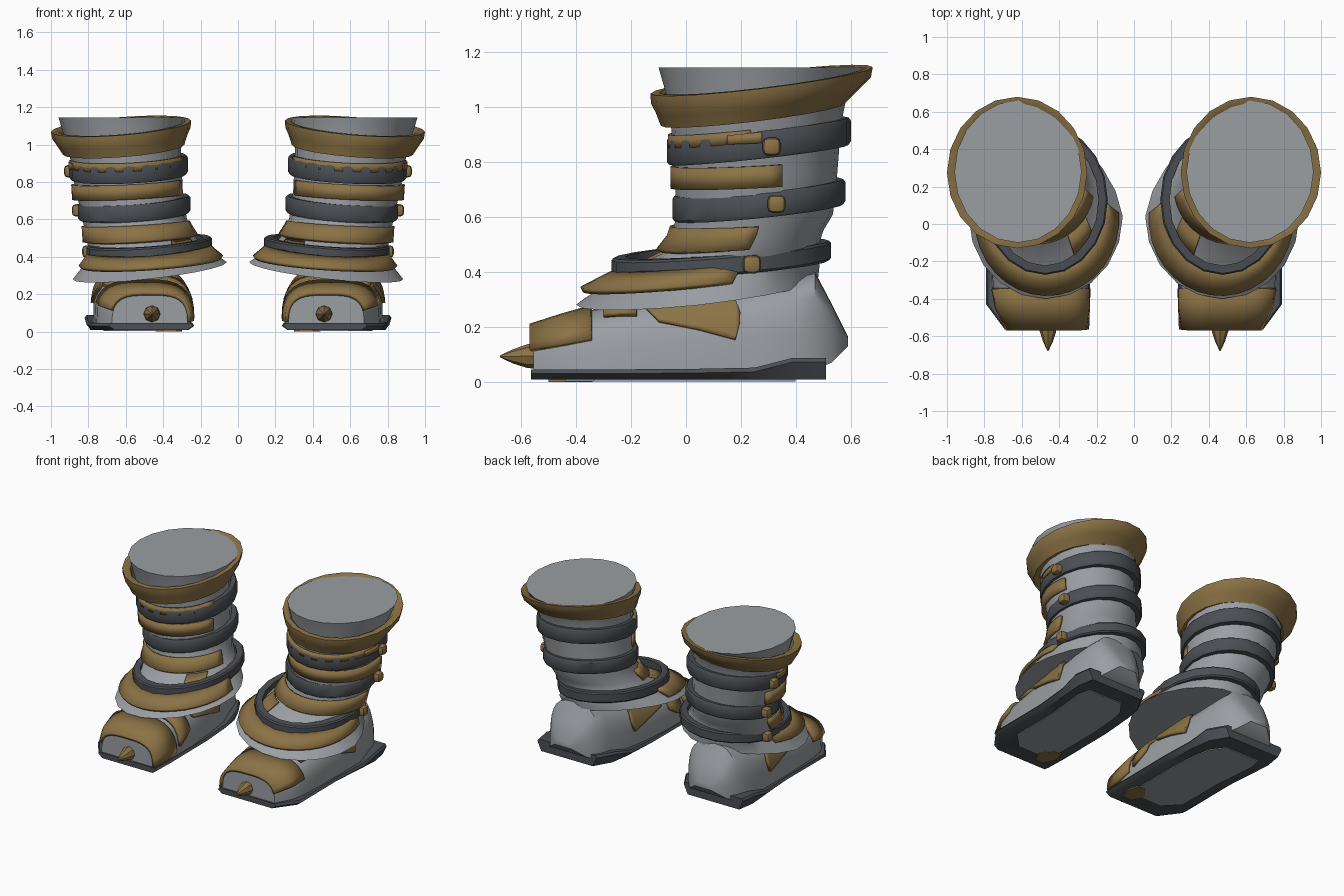
import bpy, bmesh, math

def material(name, rgb):
    m = bpy.data.materials.new(name)
    m.diffuse_color = (*rgb, 1)
    return m

GREY = material("light_grey", (0.325, 0.342, 0.365))
GOLD = material("bronze_gold", (0.26, 0.17, 0.06))
DARK = material("dark_grey", (0.07, 0.078, 0.088))
SEG = 20

def finish(bm, name, mat, thick=0, angle=38):
    """Make a mirrored, smooth-shaded object (one copy for each boot)."""
    bmesh.ops.recalc_face_normals(bm, faces=bm.faces)
    me = bpy.data.meshes.new(name)
    bm.to_mesh(me)
    bm.free()
    me.materials.append(mat)
    ob = bpy.data.objects.new(name, me)
    bpy.context.collection.objects.link(ob)
    bpy.ops.object.select_all(action='DESELECT')
    ob.select_set(True)
    bpy.context.view_layer.objects.active = ob
    bpy.ops.object.shade_smooth_by_angle(angle=math.radians(angle))
    if thick:
        s = ob.modifiers.new("thickness", 'SOLIDIFY')
        s.thickness, s.offset = thick, 0
    mir = ob.modifiers.new("other_boot", 'MIRROR')
    mir.use_mirror_merge = False
    return ob

def loft(name, rings, mat, closed=True, loop=False, thick=0):
    """Skin a list of point rings."""
    bm = bmesh.new()
    rows = [[bm.verts.new(p) for p in r] for r in rings]
    n = len(rows[0])
    pairs = list(zip(rows, rows[1:])) + ([(rows[-1], rows[0])] if loop else [])
    for a, b in pairs:
        for i in range(n if closed else n - 1):
            j = (i + 1) % n
            bm.faces.new((a[i], a[j], b[j], b[i]))
    if closed and not loop:
        bm.faces.new(rows[0])
        bm.faces.new(rows[-1])
    return finish(bm, name, mat, thick)

def ring(cx, cy, cz, rx, ry, a=0, b=0, span=None, egg=0):
    """Tilted ellipse; span = degrees (inner, outer) from the front for an open arc."""
    pts = []
    for i in range(SEG):
        t = 2 * math.pi * i / SEG if span is None else \
            math.radians(270 - span[0] + sum(span) * i / (SEG - 1))
        x = rx * math.cos(t) * (1 - egg * max(0, math.sin(t)))
        y = ry * math.sin(t)
        pts.append((cx + x, cy + y, cz + a * x + b * y))
    return pts

# Leg shaft, flaring into the ankle skirt
loft("boot_shaft", [ring(*r) for r in (
    (0.62, 0.28, 1.145, 0.34, 0.38),
    (0.615, 0.258, 1.03, 0.31, 0.325),
    (0.602, 0.255, 0.94, 0.298, 0.31),
    (0.58, 0.255, 0.75, 0.285, 0.295),
    (0.555, 0.25, 0.61, 0.28, 0.285),
    (0.535, 0.225, 0.54, 0.28, 0.275, -0.04, 0.04),
    (0.515, 0.20, 0.485, 0.29, 0.285, -0.06, 0.06),
    (0.48, 0.13, 0.43, 0.305, 0.36, -0.08, 0.08),
    (0.472, 0.04, 0.325, 0.412, 0.44, -0.112, 0.1, None, 0.15))], GREY)

# Cuff around the top
T = (-0.08, 0.12)
loft("top_cuff", [ring(*r, *T) for r in (
    (0.622, 0.275, 1.088, 0.325, 0.36),
    (0.625, 0.275, 1.098, 0.342, 0.373),
    (0.625, 0.275, 1.098, 0.375, 0.405),
    (0.624, 0.273, 1.06, 0.37, 0.40),
    (0.62, 0.262, 1.025, 0.35, 0.372),
    (0.612, 0.243, 0.973, 0.325, 0.335),
    (0.61, 0.245, 0.985, 0.285, 0.30))], GOLD, loop=True)

# Dark straps running all the way round
def strap(name, cx, cy, cz, rx, ry, a, b, h):
    profile = ((-0.05, -0.5), (-0.008, -0.5), (0, -0.38), (0, 0.38),
               (-0.008, 0.5), (-0.05, 0.5))
    loft(name, [ring(cx, cy, cz + d * h, rx + o, ry + o, a, b)
                for o, d in profile], DARK, loop=True)

strap("upper_strap", 0.585, 0.265, 0.877, 0.317, 0.335, -0.05, 0.11, 0.10)
strap("middle_strap", 0.555, 0.265, 0.662, 0.30, 0.315, -0.07, 0.10, 0.092)
strap("ankle_strap", 0.475, 0.128, 0.447, 0.335, 0.40, -0.075, 0.08, 0.072)

# Gold bands wrapping the front of the leg
def band(name, rings, inner, outer, thick=0.02):
    loft(name, [ring(*r, span=(inner, outer)) for r in rings], GOLD,
         closed=False, thick=thick)

band("upper_band", ((0.587, 0.265, 0.936, 0.304, 0.322, -0.05, 0.11),
                    (0.586, 0.265, 0.89, 0.304, 0.322, -0.05, 0.11)), 70, 85)
band("upper_strap_patch", ((0.585, 0.265, 0.925, 0.317, 0.335, -0.05, 0.11),
                           (0.585, 0.265, 0.885, 0.317, 0.335, -0.05, 0.05)), -70, 92, 0.008)
band("middle_band", ((0.59, 0.255, 0.80, 0.292, 0.302, -0.05, 0.05),
                     (0.585, 0.255, 0.72, 0.292, 0.302, -0.05, 0.05)), 72, 108)
band("lower_band", ((0.545, 0.235, 0.578, 0.282, 0.285, -0.05, 0.05),
                    (0.535, 0.225, 0.545, 0.289, 0.287, -0.06, 0.06),
                    (0.52, 0.20, 0.50, 0.302, 0.30, -0.07, 0.07)), 80, 96)
band("lower_band_corner", ((0.515, 0.195, 0.487, 0.30, 0.297, -0.06, 0.06),
                           (0.482, 0.135, 0.435, 0.308, 0.36, -0.08, 0.08)), 58, -32)
band("ankle_skirt_plate", ((0.475, 0.08, 0.432, 0.325, 0.33, -0.07, 0.09),
                           (0.472, 0.055, 0.408, 0.345, 0.358, -0.07, 0.09),
                           (0.465, 0.02, 0.372, 0.38, 0.40, -0.07, 0.09)), 96, 112)

# Side studs on the straps
for label, p in (("upper", (0.897, 0.312, 0.857)), ("middle", (0.855, 0.33, 0.648)),
                 ("ankle", (0.80, 0.24, 0.428))):
    bm = bmesh.new()
    bmesh.ops.create_cube(bm, size=0.066)
    bmesh.ops.bevel(bm, geom=bm.edges[:], offset=0.02, segments=2, profile=0.5,
                    affect='EDGES')
    bmesh.ops.translate(bm, verts=bm.verts, vec=p)
    finish(bm, label + "_stud", GOLD)

# Foot: arched sections from toe to heel (y, x min, x max, z bottom, z top)
FOOT = ((-0.555, 0.268, 0.675, 0.025, 0.195), (-0.45, 0.253, 0.735, 0.025, 0.232),
        (-0.345, 0.25, 0.757, 0.025, 0.262), (-0.15, 0.25, 0.765, 0.025, 0.30),
        (0.05, 0.265, 0.77, 0.03, 0.33), (0.25, 0.29, 0.775, 0.04, 0.355),
        (0.40, 0.32, 0.755, 0.04, 0.385), (0.47, 0.345, 0.73, 0.045, 0.40),
        (0.53, 0.40, 0.69, 0.07, 0.285), (0.59, 0.48, 0.61, 0.13, 0.165))
P = 0.62

def section(y):
    for a, b in zip(FOOT, FOOT[1:]):
        if y <= b[0]:
            f = (y - a[0]) / (b[0] - a[0])
            return [u + (v - u) * f for u, v in zip(a, b)]

def arch(y, t0, t1, n=15, off=0):
    _, x0, x1, zb, zt = section(y)
    pts = []
    for i in range(n):
        t = t0 + (t1 - t0) * i / (n - 1)
        c, s = math.cos(t), max(0, math.sin(t))
        x = (x0 + x1) / 2 + ((x1 - x0) / 2 + off) * math.copysign(abs(c) ** P, c)
        pts.append((x, y, zb + (zt - zb + off) * s ** P))
    return pts

loft("foot", [arch(r[0], 0, math.pi) for r in FOOT], GREY)

def angle_at(y, z):
    _, _, _, zb, zt = section(y)
    return math.asin(min(1, max(0, (z - zb) / (zt - zb))) ** (1 / P))

# Gold plates following the foot, rows of (y, z edge, z edge):
# over = from the outer edge across the top to the inner edge, else one side only
def foot_plate(name, rows, side=1, over=False):
    rings = []
    for y, z0, z1 in rows:
        t0, t1 = angle_at(y, z0), angle_at(y, z1)
        if over:
            t1 = math.pi - t1
        elif side < 0:
            t0, t1 = math.pi - t0, math.pi - t1
        rings.append(arch(y, t0, t1, off=0.008))
    # push the toe edge slightly past the foot
    if rows[0][0] < -0.55:
        rings[0] = [(x, -0.566, z) for x, _, z in rings[0]]
    loft(name, rings, GOLD, closed=False, thick=0.02)

foot_plate("toe_cap", ((-0.555, 0.11, 0.05), (-0.45, 0.13, 0.055),
                       (-0.345, 0.15, 0.08)), over=True)
foot_plate("instep_band", ((-0.30, 0.235, 0.10), (-0.24, 0.24, 0.13),
                           (-0.18, 0.24, 0.17)), over=True)
for side, label in ((1, "outer"), (-1, "inner")):
    foot_plate(label + "_side_plate", ((-0.15, 0.265, 0.285), (-0.10, 0.215, 0.295),
               (0.05, 0.185, 0.31), (0.15, 0.158, 0.32), (0.18, 0.15, 0.29),
               (0.195, 0.21, 0.24)), side)

# Toe spike
loft("toe_spike", [[(0.46 + r * math.cos(k * math.pi / 4), y, z + r * math.sin(k * math.pi / 4))
                    for k in range(8)]
                   for y, r, z in ((-0.53, 0.046, 0.095), (-0.575, 0.044, 0.094),
                                   (-0.63, 0.026, 0.093), (-0.678, 0.003, 0.093))], GOLD)

# Sole with chamfered underside and raised heel edge
SOLE = ((-0.565, 0.24, 0.69, 0.045), (-0.43, 0.235, 0.79, 0.045), (0.0, 0.235, 0.79, 0.047),
        (0.25, 0.25, 0.81, 0.052), (0.39, 0.27, 0.82, 0.088), (0.51, 0.34, 0.80, 0.088))
loft("sole", [[(x0 + 0.03, y, 0.008), (x1 - 0.03, y, 0.008), (x1, y, z - 0.015),
               (x1 - 0.01, y, z), (x0 + 0.01, y, z), (x0, y, z - 0.015)]
              for y, x0, x1, z in SOLE], DARK)

# Pale tread under the sole with a gold toe inlay
def underplate(name, rows, z, mat):
    loft(name, [[(x0, y, z), (x1, y, z), (x1, y, 0.009), (x0, y, 0.009)]
                for y, x0, x1 in rows], mat)

underplate("tread", [(y * 0.78, x0 + 0.10, x1 - 0.10) for y, x0, x1, _ in SOLE], 0.002, GREY)
underplate("toe_inlay", ((-0.50, 0.33, 0.40), (-0.42, 0.30, 0.44), (-0.34, 0.32, 0.38)), 0, GOLD)
